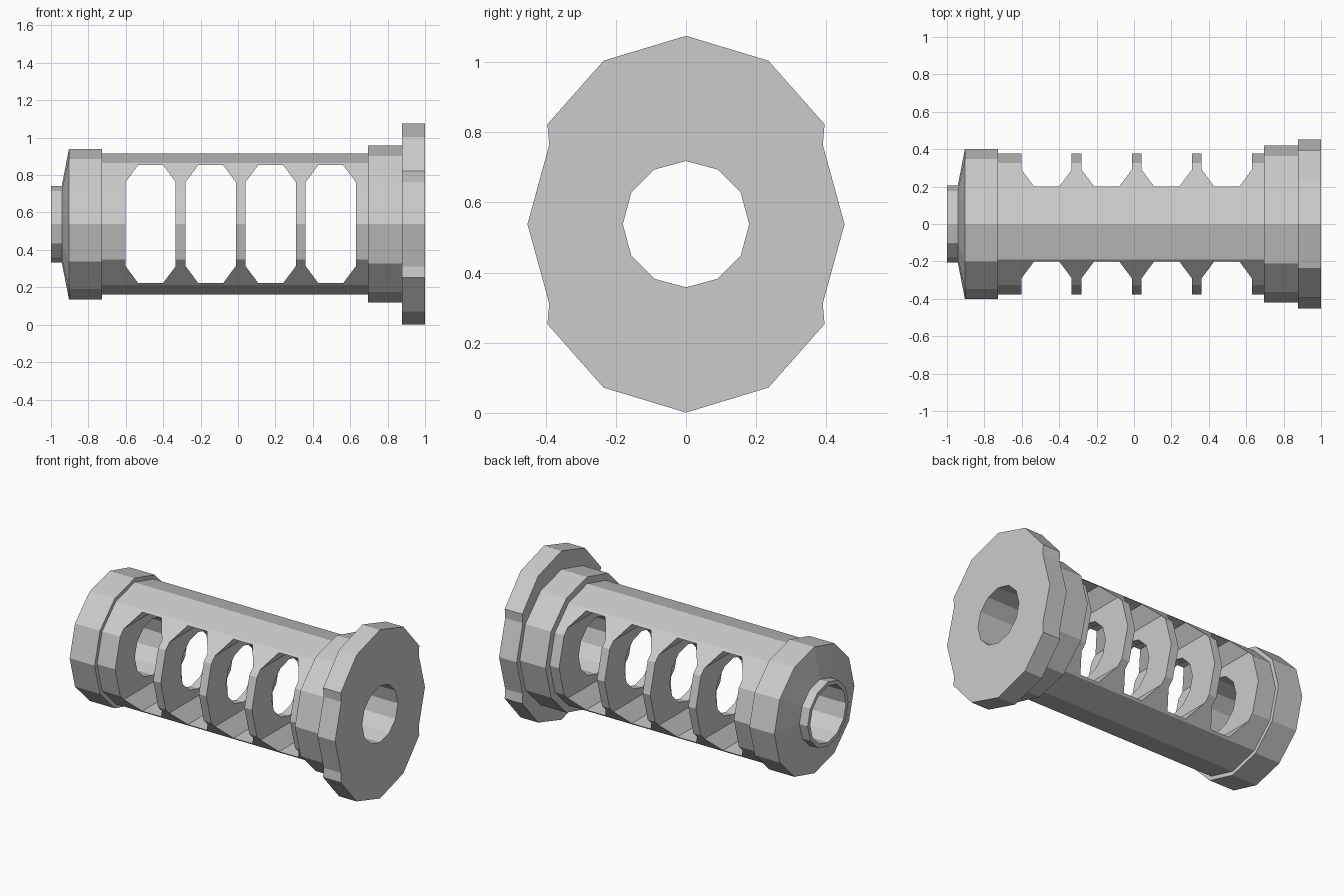
import bpy
import bmesh
from math import sin, cos, pi

if "Cube" in bpy.data.objects:
    bpy.data.objects.remove(bpy.data.objects["Cube"], do_unlink=True)

AXIS_Z = 0.538
BORE = 0.18
SIDES = 12

grey = bpy.data.materials.new("plain grey")
grey.use_nodes = True
grey.diffuse_color = (0.6, 0.6, 0.6, 1)
grey.node_tree.nodes["Principled BSDF"].inputs["Base Color"].default_value = (0.6, 0.6, 0.6, 1)


def finish(name, bm):
    bmesh.ops.recalc_face_normals(bm, faces=bm.faces)
    mesh = bpy.data.meshes.new(name)
    bm.to_mesh(mesh)
    bm.free()
    mesh.materials.append(grey)
    obj = bpy.data.objects.new(name, mesh)
    bpy.context.collection.objects.link(obj)
    return obj


def lathe(name, outer):
    """Bored twelve-sided turning; outer is a list of (x, radius)."""
    profile = outer + [(outer[-1][0], BORE), (outer[0][0], BORE)]
    bm = bmesh.new()
    rings = []
    for x, r in profile:
        rings.append([bm.verts.new((x, r * sin(2 * pi * i / SIDES),
                                    AXIS_Z + r * cos(2 * pi * i / SIDES)))
                      for i in range(SIDES)])
    for a, b in zip(rings, rings[1:] + rings[:1]):
        for i in range(SIDES):
            j = (i + 1) % SIDES
            bm.faces.new((a[i], a[j], b[j], b[i]))
    return finish(name, bm)


def prism(bm, points, direction):
    """Extrude a flat outline along a direction."""
    face = bm.faces.new([bm.verts.new(p) for p in points])
    result = bmesh.ops.extrude_face_region(bm, geom=[face], use_keep_orig=True)
    moved = [v for v in result["geom"] if isinstance(v, bmesh.types.BMVert)]
    bmesh.ops.translate(bm, verts=moved, vec=direction)


def cut(target, cutter):
    """Subtract the cutter, bake the result and discard the cutter."""
    cutter.hide_render = True
    mod = target.modifiers.new("cut", "BOOLEAN")
    mod.operation = "DIFFERENCE"
    mod.solver = "EXACT"
    mod.object = cutter
    bpy.context.view_layer.update()
    graph = bpy.context.evaluated_depsgraph_get()
    mesh = bpy.data.meshes.new_from_object(target.evaluated_get(graph))
    target.modifiers.clear()
    target.data = mesh
    bpy.data.objects.remove(cutter, do_unlink=True)


# Barrel with four chamfered windows cut straight through
barrel = lathe("barrel", [(-0.73, 0.377), (0.695, 0.377)])
bm = bmesh.new()
corners = [(0.067, 0.315), (0.134, 0.225), (0.134, -0.225), (0.067, -0.315)]
outline = corners + [(-x, z) for x, z in reversed(corners)]
for k in range(4):
    centre = -0.467 + 0.321 * k
    prism(bm, [(centre + x, -0.6, AXIS_Z + z) for x, z in outline], (0, 1.2, 0))
cut(barrel, finish("window_cutter", bm))

# Turned collars at both ends, the right one with a tapered nose
lathe("nose_collar", [(-1, 0.205), (-0.942, 0.205), (-0.904, 0.402), (-0.728, 0.402)])
lathe("rear_collar", [(0.695, 0.42), (0.876, 0.42)])

# Tall flange plate with small side notches
quarter = [(0, 0.537), (0.235, 0.466), (0.395, 0.285), (0.39, 0.226), (0.452, 0)]
half = quarter + [(y, -z) for y, z in quarter[-2::-1]]
outline = half + [(-y, z) for y, z in half[-2:0:-1]]
bm = bmesh.new()
prism(bm, [(0.876, y, AXIS_Z + z) for y, z in outline], (0.124, 0, 0))
flange = finish("flange", bm)
bm = bmesh.new()
prism(bm, [(0.8, BORE * sin(2 * pi * i / SIDES), AXIS_Z + BORE * cos(2 * pi * i / SIDES))
           for i in range(SIDES)], (0.3, 0, 0))
cut(flange, finish("bore_cutter", bm))
